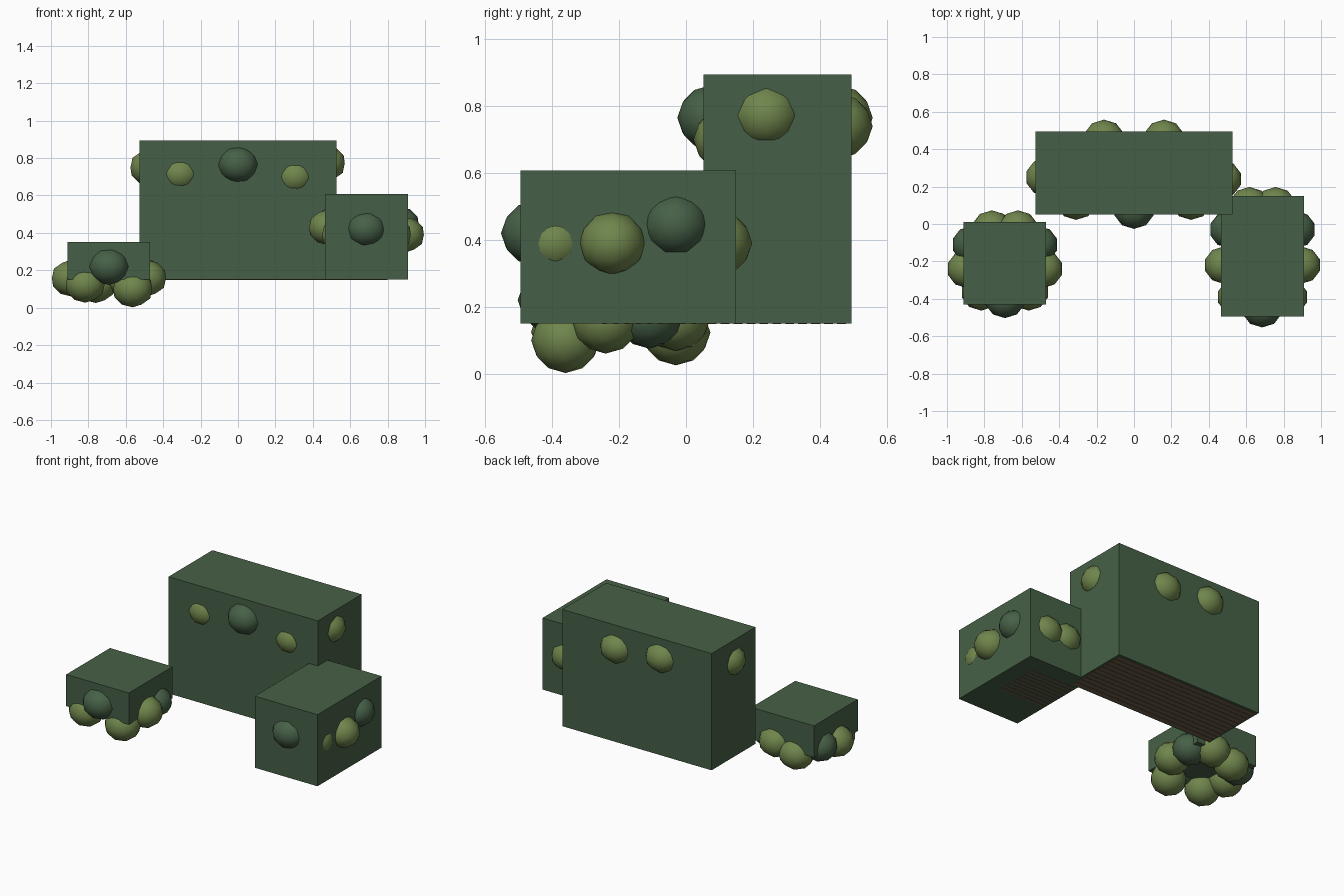
import bpy

cube = bpy.data.objects.get("Cube")
if cube:
    bpy.data.objects.remove(cube, do_unlink=True)


def material(name, rgb):
    m = bpy.data.materials.new(name)
    m.use_nodes = True
    col = (*rgb, 1.0)
    m.diffuse_color = col
    node = next(n for n in m.node_tree.nodes if n.type == 'BSDF_PRINCIPLED')
    node.inputs["Base Color"].default_value = col
    node.inputs["Roughness"].default_value = 0.9
    return m


GREEN = material("deep_green", (0.062, 0.118, 0.063))
OLIVE = material("olive_green", (0.16, 0.235, 0.072))
BROWN = material("soil_brown", (0.19, 0.11, 0.065))


def box(name, low, high, mat):
    centre = [(a + b) / 2 for a, b in zip(low, high)]
    bpy.ops.mesh.primitive_cube_add(size=1, location=centre)
    ob = bpy.context.object
    ob.name = name
    ob.scale = [b - a for a, b in zip(low, high)]
    bpy.ops.object.transform_apply(location=False, rotation=False, scale=True)
    ob.data.materials.append(mat)


def soil(x0, x1, y0, y1, count, fill):
    """Parallel streaks of soil on the underside of a hedge."""
    step = (y1 - y0) / count
    for i in range(count):
        y = y0 + i * step
        box("soil_streak", (x0, y, 0.1485), (x1, y + step * fill, 0.152), BROWN)


def tuft(name, pos, mat=OLIVE, radius=0.103):
    """Leaf ball, a little wider than it is tall."""
    bpy.ops.mesh.primitive_ico_sphere_add(subdivisions=2, radius=radius, location=pos)
    ob = bpy.context.object
    ob.name = name
    ob.scale = (1.06, 1.0, 0.95)
    bpy.ops.object.transform_apply(location=False, rotation=False, scale=True)
    bpy.ops.object.shade_smooth()
    ob.data.materials.append(mat)


# Clipped hedge blocks
box("back_hedge", (-0.527, 0.052, 0.15), (0.527, 0.495, 0.895), GREEN)
box("tall_side_hedge", (0.465, -0.495, 0.15), (0.908, 0.15, 0.607), GREEN)
box("low_side_hedge", (-0.912, -0.43, 0.15), (-0.47, 0.012, 0.352), GREEN)

# Soil showing on the undersides
soil(-0.515, 0.515, 0.065, 0.49, 11, 0.68)
soil(0.475, 0.80, -0.25, 0.05, 9, 0.4)

# Leaf tufts on the back hedge
tuft("back_hedge_front_tuft", (0, 0.077, 0.765), GREEN)
tuft("back_hedge_front_tuft_right", (-0.31, 0.125, 0.715))
tuft("back_hedge_front_tuft_left", (0.305, 0.125, 0.70))
tuft("back_hedge_rear_tuft_right", (-0.16, 0.455, 0.765))
tuft("back_hedge_rear_tuft_left", (0.16, 0.455, 0.74))
tuft("back_hedge_side_tuft_right", (-0.471, 0.25, 0.75))
tuft("back_hedge_side_tuft_left", (0.467, 0.24, 0.772))

# Leaf tufts on the tall side hedge, repeated on both sides
tuft("tall_hedge_front_tuft", (0.685, -0.45, 0.42), GREEN)
for side, rise in ((1, 0), (-1, 0.04)):
    tuft("tall_hedge_dark_tuft", (0.687 + side * 0.178, -0.03, 0.445), GREEN, 0.1)
    tuft("tall_hedge_side_tuft", (0.687 + side * 0.206, -0.22, 0.39 + rise), OLIVE, 0.1)
    tuft("tall_hedge_small_tuft", (0.687 + side * 0.136, -0.39, 0.39), OLIVE, 0.1)
    tuft("tall_hedge_rear_tuft", (0.687 + side * 0.07, 0.095, 0.39))

# Leaf tufts hanging round the low side hedge
tuft("low_hedge_front_tuft", (-0.69, -0.40, 0.22), GREEN)
for side, low, rear in ((1, 0.1, 0.165), (-1, 0.125, 0.123)):
    tuft("low_hedge_dark_tuft", (-0.69 + side * 0.178, -0.11, 0.17), GREEN, 0.1)
    tuft("low_hedge_side_tuft", (-0.69 + side * 0.201, -0.24, 0.158))
    tuft("low_hedge_corner_tuft", (-0.69 + side * 0.127, -0.36, low))
    tuft("low_hedge_rear_tuft", (-0.69 + side * 0.07, -0.03, rear))
